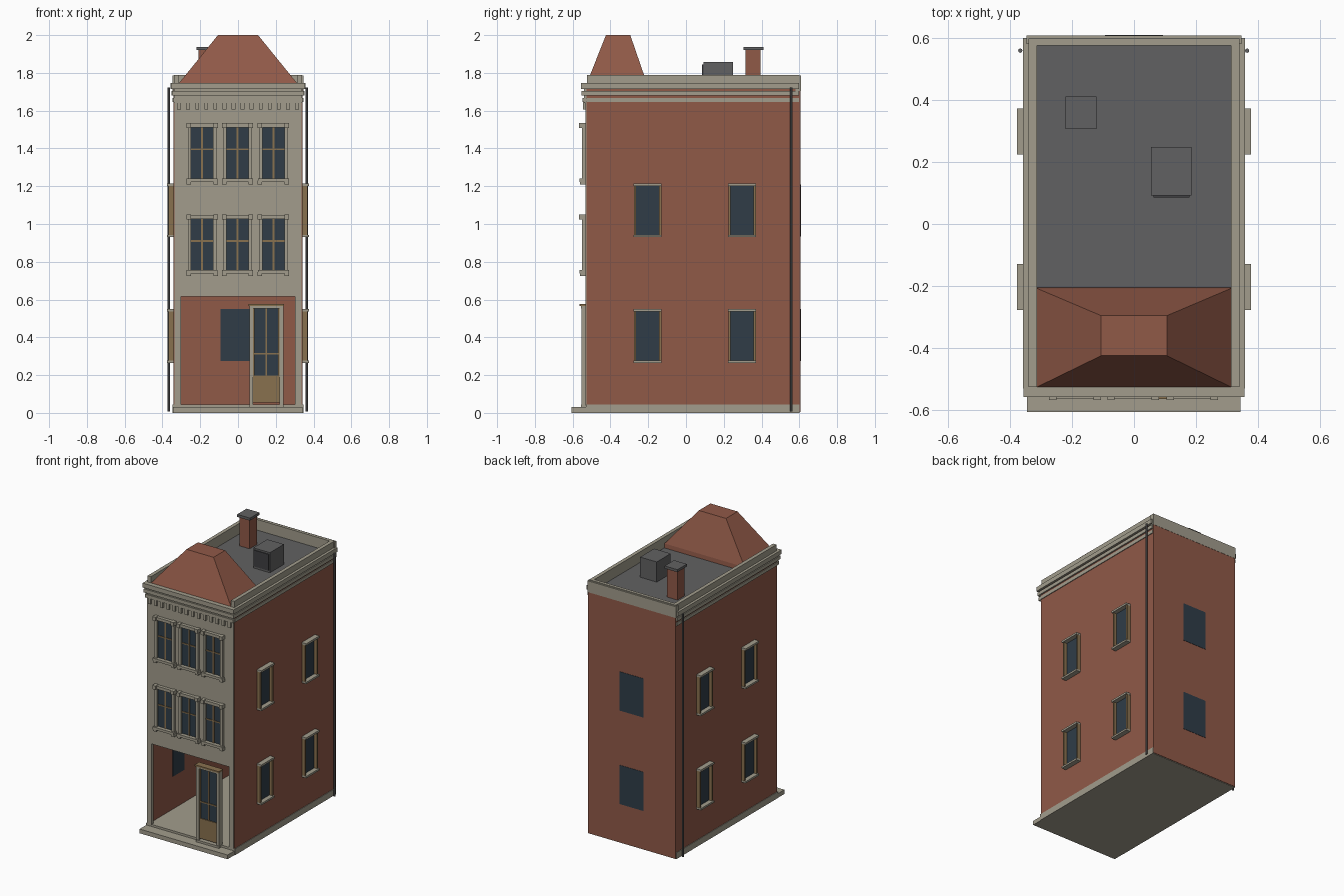
import bpy, bmesh
from mathutils import Vector


def material(name, rgb):
    m = bpy.data.materials.new(name)
    m.diffuse_color = (*rgb, 1)
    return m


BRICK = material("red_brick", (0.28, 0.100, 0.064))
STONE = material("pale_stone", (0.36, 0.335, 0.265))
TAN = material("tan_wood", (0.25, 0.165, 0.078))
GLASS = material("dark_glass", (0.029, 0.046, 0.064))
GREY = material("roof_grey", (0.12, 0.12, 0.122))
DARK = material("dark_metal", (0.05, 0.05, 0.055))


def finish(name, bm, mat):
    bmesh.ops.recalc_face_normals(bm, faces=bm.faces)
    me = bpy.data.meshes.new(name)
    bm.to_mesh(me)
    bm.free()
    me.materials.append(mat)
    ob = bpy.data.objects.new(name, me)
    bpy.context.collection.objects.link(ob)
    return ob


def boxes(name, mat, *spans):
    """One object from boxes given as (x0, x1, y0, y1, z0, z1)."""
    bm = bmesh.new()
    for x0, x1, y0, y1, z0, z1 in spans:
        vs = bmesh.ops.create_cube(bm, size=1)["verts"]
        for v in vs:
            v.co = Vector(((x0 + x1) / 2 + v.co.x * (x1 - x0),
                           (y0 + y1) / 2 + v.co.y * (y1 - y0),
                           (z0 + z1) / 2 + v.co.z * (z1 - z0)))
    return finish(name, bm, mat)


def both(x0, x1, *rest):
    """A span and its mirror image across x = 0."""
    return [(x0, x1, *rest), (-x1, -x0, *rest)]


# Base slab and front step
boxes("base_plinth", STONE, (-0.346, 0.346, -0.53, 0.602, 0, 0.045))
boxes("front_step", STONE, (-0.345, 0.342, -0.605, -0.525, 0, 0.03))

# Hollow brick shell
boxes("side_walls", BRICK, *both(0.325, 0.342, -0.527, 0.604, 0.01, 1.745))
boxes("back_wall", BRICK, (-0.342, 0.342, 0.59, 0.606, 0.004, 1.71))

# Stone front with a wide ground floor opening
boxes("front_facade", STONE, (-0.337, 0.337, -0.533, -0.51, 0.615, 1.745),
      *both(0.302, 0.337, -0.533, -0.51, 0.04, 0.615))

# Roof deck and parapet
boxes("roof_deck", GREY, (-0.33, 0.33, -0.52, 0.595, 1.69, 1.715))
boxes("parapet", STONE, *both(0.313, 0.339, -0.525, 0.597, 1.70, 1.79),
      (-0.339, 0.339, 0.575, 0.597, 1.715, 1.79),
      (-0.346, 0.346, 0.58, 0.6075, 1.705, 1.785))

# Stepped cornice bands along front and sides
bands = []
for z0, z1, out in ((1.645, 1.668, 0.0), (1.68, 1.705, 0.005), (1.715, 1.746, 0.010)):
    bands += both(0.33, 0.347 + out, -0.53, 0.598, z0, z1)
    bands.append((-0.345 - out, 0.345 + out, -0.547 - out, -0.52, z0, z1))
boxes("cornice_bands", STONE, *bands)
boxes("cornice_backing", STONE, (-0.338, 0.338, -0.54, -0.52, 1.64, 1.746))

# Row of dentils
boxes("dentils", STONE, *[(x - 0.010, x + 0.010, -0.546, -0.53, 1.605, 1.648)
                          for x in [-0.312 + i * 0.048 for i in range(14)]])

# Hipped brick gable roof at the front
bm = bmesh.new()
rings = []
for hx, y0, y1, z in ((0.313, -0.525, -0.203, 1.70), (0.313, -0.525, -0.207, 1.745),
                      (0.106, -0.424, -0.295, 2.0)):
    rings.append([bm.verts.new(c) for c in
                  ((-hx, y0, z), (hx, y0, z), (hx, y1, z), (-hx, y1, z))])
for a, b in zip(rings, rings[1:]):
    for i in range(4):
        j = (i + 1) % 4
        bm.faces.new((a[i], a[j], b[j], b[i]))
bm.faces.new(rings[0])
bm.faces.new(rings[-1])
finish("front_hip_roof", bm, BRICK)

# Chimney and roof hatch
boxes("chimney_shaft", BRICK, (-0.21, -0.13, 0.315, 0.395, 1.70, 1.922))
boxes("chimney_cap", GREY, (-0.22, -0.12, 0.305, 0.41, 1.92, 1.938))
boxes("roof_hatch", GREY, (0.055, 0.185, 0.092, 0.248, 1.70, 1.857))
boxes("hatch_glass", DARK, (0.062, 0.178, 0.086, 0.095, 1.73, 1.845))

# Front windows: three per upper floor
for floor, z0 in (("first", 0.73), ("second", 1.215)):
    z1 = z0 + 0.32
    glass, trim, bars = [], [], []
    for cx in (-0.19, -0.003, 0.187):
        l, r = cx - 0.082, cx + 0.082
        glass.append((cx - 0.062, cx + 0.062, -0.537, -0.53, z0 + 0.02, z1 - 0.02))
        # jambs, lintel, sill and their corner blocks
        for s in (-1, 1):
            jx = cx + s * 0.067
            trim.append((jx - 0.009, jx + 0.009, -0.551, -0.53, z0 + 0.02, z1 - 0.02))
            bx = cx + s * 0.071
            trim.append((bx - 0.012, bx + 0.012, -0.566, -0.53, z1 - 0.027, z1))
            trim.append((bx - 0.012, bx + 0.012, -0.560, -0.53, z0 - 0.005, z0 + 0.015))
        trim.append((l, r, -0.556, -0.53, z1 - 0.024, z1 - 0.003))
        trim.append((l, r, -0.563, -0.53, z0 + 0.008, z0 + 0.026))
        # glazing bars
        mid = (z0 + z1) / 2 + 0.02
        bars.append((cx - 0.005, cx + 0.005, -0.542, -0.53, z0 + 0.02, z1 - 0.02))
        bars.append((cx - 0.062, cx + 0.062, -0.541, -0.53, mid - 0.004, mid + 0.004))
    boxes(floor + "_floor_glass", GLASS, *glass)
    boxes(floor + "_floor_window_trim", STONE, *trim)
    boxes(floor + "_floor_glazing_bars", TAN, *bars)

# Front door
boxes("door_frame", STONE, (0.060, 0.080, -0.552, -0.515, 0.04, 0.56),
      (0.220, 0.240, -0.552, -0.515, 0.04, 0.56),
      (0.060, 0.240, -0.556, -0.515, 0.552, 0.567),
      (0.060, 0.240, -0.556, -0.515, 0.028, 0.045))
boxes("door_lintel", TAN, (0.056, 0.244, -0.563, -0.515, 0.565, 0.576))
boxes("door_glass", GLASS, (0.082, 0.218, -0.537, -0.525, 0.195, 0.552))
boxes("door_wood", TAN, (0.080, 0.220, -0.543, -0.52, 0.055, 0.197),
      (0.080, 0.088, -0.545, -0.52, 0.19, 0.552), (0.212, 0.220, -0.545, -0.52, 0.19, 0.552),
      (0.146, 0.153, -0.542, -0.52, 0.19, 0.552), (0.083, 0.217, -0.542, -0.52, 0.310, 0.318))

# Side windows, mirrored left and right
glass, frame, trim = [], [], []
for cy in (-0.203, 0.297):
    for z0 in (0.265, 0.93):
        z1 = z0 + 0.285
        glass += both(0.321, 0.345, cy - 0.065, cy + 0.065, z0 + 0.012, z1 - 0.01)
        for s in (-1, 1):
            y = cy + s * 0.067
            frame += both(0.335, 0.367, y - 0.006, y + 0.006, z0 + 0.01, z1 - 0.01)
        trim += both(0.335, 0.377, cy - 0.074, cy + 0.074, z1 - 0.014, z1)
        trim += both(0.335, 0.377, cy - 0.074, cy + 0.074, z0, z0 + 0.013)
boxes("side_window_glass", GLASS, *glass)
boxes("side_window_frames", TAN, *frame)
boxes("side_window_lintels_and_sills", STONE, *trim)

# Back windows
boxes("back_window_glass", GLASS, *[(-0.093, 0.093, 0.586, 0.608, z, z + 0.275)
                                    for z in (0.275, 0.935)])

# Downpipes near the back corners
for side, x in (("left", -0.366), ("right", 0.364)):
    bm = bmesh.new()
    bmesh.ops.create_cone(bm, cap_ends=True, segments=8, radius1=0.007, radius2=0.007, depth=1.715)
    bmesh.ops.translate(bm, verts=bm.verts, vec=(x, 0.558, 0.865))
    finish(side + "_downpipe", bm, GREY)
